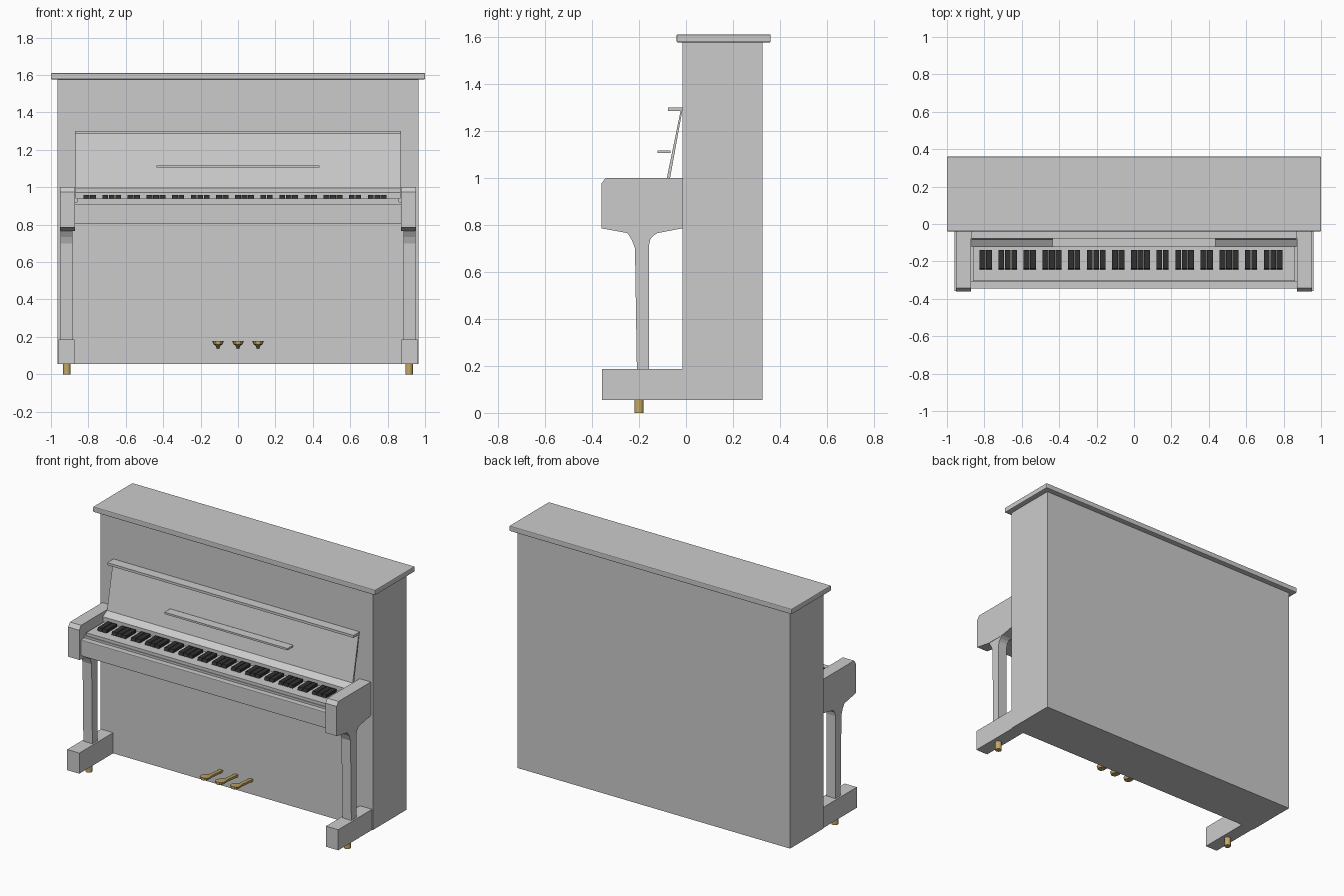
import bpy, bmesh, math

if "Cube" in bpy.data.objects:
    bpy.data.objects.remove(bpy.data.objects["Cube"])


def material(name, rgb):
    m = bpy.data.materials.new(name)
    m.diffuse_color = (*rgb, 1)
    m.use_nodes = True
    m.node_tree.nodes["Principled BSDF"].inputs["Base Color"].default_value = m.diffuse_color
    return m


GREY = material("case grey", (0.6, 0.6, 0.6))
BLACK = material("key black", (0.03, 0.03, 0.03))
BRASS = material("brass", (0.55, 0.40, 0.13))


def finish(name, bm, mat, bevel=0):
    bmesh.ops.recalc_face_normals(bm, faces=bm.faces)
    me = bpy.data.meshes.new(name)
    bm.to_mesh(me)
    bm.free()
    me.materials.append(mat)
    ob = bpy.data.objects.new(name, me)
    bpy.context.collection.objects.link(ob)
    if bevel:
        mod = ob.modifiers.new("soft edge", "BEVEL")
        mod.width, mod.segments = bevel, 2
    return ob


def add_box(bm, x0, x1, y0, y1, z0, z1):
    v = bmesh.ops.create_cube(bm, size=1)["verts"]
    for p in v:
        p.co = ((x0 + x1) / 2 + p.co.x * (x1 - x0),
                (y0 + y1) / 2 + p.co.y * (y1 - y0),
                (z0 + z1) / 2 + p.co.z * (z1 - z0))
    return v


def box(name, *dims, mat=GREY, bevel=0):
    bm = bmesh.new()
    add_box(bm, *dims)
    return finish(name, bm, mat, bevel)


def side_profile(name, pts, x0, x1, mat=GREY):
    """Extrude a (y, z) outline along x."""
    bm = bmesh.new()
    f = bm.faces.new([bm.verts.new((x0, y, z)) for y, z in pts])
    r = bmesh.ops.extrude_face_region(bm, geom=[f])
    for v in r["geom"]:
        if isinstance(v, bmesh.types.BMVert):
            v.co.x = x1
    return finish(name, bm, mat)


# Case and lid
box("case", -0.965, 0.965, -0.015, 0.325, 0.055, 1.576)
box("lid", -1, 1, -0.04, 0.36, 1.576, 1.61, bevel=0.005)

# Arms, legs, feet and casters on both sides
ARM = [(-0.36, 0.785), (-0.36, 0.975), (-0.342, 1.0), (-0.015, 1.0), (-0.015, 0.785),
       (-0.12, 0.765), (-0.25, 0.765)]
LEG = [(-0.25, 0.766), (-0.23, 0.735), (-0.217, 0.70), (-0.209, 0.185), (-0.157, 0.185),
       (-0.157, 0.715), (-0.152, 0.738), (-0.14, 0.753), (-0.12, 0.766)]
for side, s in (("left", -1), ("right", 1)):
    side_profile(side + "_arm", ARM, s * 0.872, s * 0.951)
    side_profile(side + "_leg", LEG, s * 0.885, s * 0.949)
    x0, x1 = sorted((s * 0.874, s * 0.96))
    box(side + "_foot", x0, x1, -0.357, -0.015, 0.055, 0.187)
    bm = bmesh.new()
    r = bmesh.ops.create_cone(bm, cap_ends=True, segments=16, radius1=0.02,
                              radius2=0.02, depth=0.06)
    bmesh.ops.translate(bm, verts=r["verts"], vec=(s * 0.915, -0.2, 0.03))
    ob = finish(side + "_caster", bm, BRASS)
    bpy.context.view_layer.objects.active = ob
    ob.select_set(True)
    bpy.ops.object.shade_smooth_by_angle()
    ob.select_set(False)

# Keybed with a stepped front rail, and the white key surface
box("keybed", -0.873, 0.873, -0.345, -0.015, 0.805, 0.908, bevel=0.004)
box("key_rail", -0.873, 0.873, -0.31, -0.015, 0.905, 0.922)
box("white_keys", -0.862, 0.862, -0.305, -0.1, 0.92, 0.941)

# Black keys: groups of two and three over seven octaves, sloped at the front
bm = bmesh.new()
for octave in range(7):
    for start, count in ((-0.826, 2), (-0.725, 3)):
        for k in range(count):
            x = start + octave * 0.2365 + k * 0.0345
            for v in add_box(bm, x, x + 0.031, -0.245, -0.138, 0.938, 0.959):
                if v.co.z > 0.95 and v.co.y < -0.2:
                    v.co.y += 0.008
finish("black_keys", bm, BLACK)

# Fallboard leaning on the case, its top ledge and the music shelf
side_profile("fallboard", [(-0.022, 1.29), (-0.082, 0.997), (-0.124, 0.972), (-0.124, 0.94),
                           (-0.068, 0.94), (-0.068, 0.997), (-0.015, 1.29)], -0.87, 0.87)
box("fallboard_ledge", -0.872, 0.872, -0.077, -0.015, 1.284, 1.30)
box("music_shelf", -0.436, 0.436, -0.122, -0.065, 1.105, 1.117)

# Pedals: narrow stem rising forward into a wide head
PEDAL = [(-0.01, 0.011, 0.145), (-0.12, 0.012, 0.155), (-0.15, 0.024, 0.162),
         (-0.18, 0.032, 0.166), (-0.198, 0.026, 0.167), (-0.205, 0.014, 0.167)]
for i, name in enumerate(("left_pedal", "middle_pedal", "right_pedal")):
    cx = (i - 1) * 0.107
    bm = bmesh.new()
    rings = []
    for y, w, z in PEDAL:
        rings.append([bm.verts.new((cx + dx, y, z + dz)) for dx, dz in
                      ((-w, 0.010), (w, 0.010), (w * 0.7, -0.007), (-w * 0.7, -0.007))])
    for a, b in zip(rings, rings[1:]):
        for j in range(4):
            k = (j + 1) % 4
            bm.faces.new((a[j], a[k], b[k], b[j]))
    bm.faces.new(rings[0])
    bm.faces.new(rings[-1])
    finish(name, bm, BRASS)
